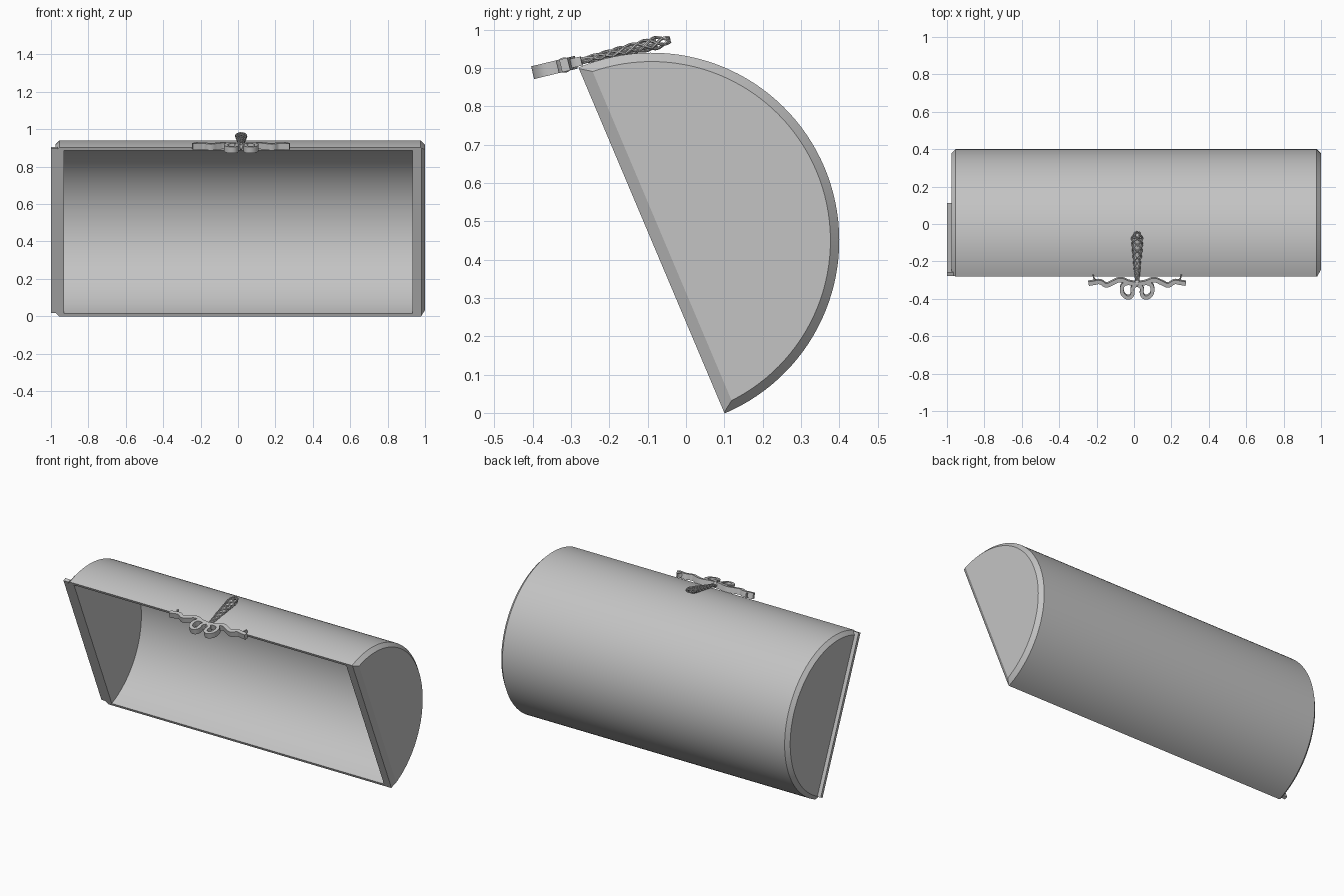
import bpy, bmesh, math
from mathutils import Matrix, Vector

if "Cube" in bpy.data.objects:
    bpy.data.objects.remove(bpy.data.objects["Cube"])

GREY = (0.55, 0.55, 0.55, 1)
grey = bpy.data.materials.new("plain grey")
grey.use_nodes = True
grey.diffuse_color = GREY
grey.node_tree.nodes["Principled BSDF"].inputs["Base Color"].default_value = GREY

# Lid frame: y points into the barrel, z runs up the opening
LID = Matrix.Translation((0, -0.09, 0.45)) @ Matrix.Rotation(math.radians(22.9), 4, 'X')
# Bow frame: ribbon lies in the local xy plane
BOW = Matrix.Translation((0.017, -0.30, 0.912)) @ Matrix.Rotation(math.radians(13.5), 4, 'X')


def finish(obj, frame, smooth=True):
    obj.matrix_world = frame
    bpy.ops.object.select_all(action='DESELECT')
    obj.select_set(True)
    bpy.context.view_layer.objects.active = obj
    if obj.type == 'CURVE':
        bpy.ops.object.convert(target='MESH')
        obj = bpy.context.object
    obj.data.materials.clear()
    obj.data.materials.append(grey)
    if smooth:
        bpy.ops.object.shade_smooth_by_angle(angle=math.radians(32))


def mesh_object(name, bm, frame, smooth=True):
    bmesh.ops.recalc_face_normals(bm, faces=bm.faces)
    mesh = bpy.data.meshes.new(name)
    bm.to_mesh(mesh)
    bm.free()
    obj = bpy.data.objects.new(name, mesh)
    bpy.context.collection.objects.link(obj)
    finish(obj, frame, smooth)


def curve_object(name, paths, frame, extrude=0, bevel=0, thick=0):
    data = bpy.data.curves.new(name, 'CURVE')
    data.dimensions = '2D' if extrude else '3D'
    data.fill_mode = 'NONE' if extrude else 'FULL'
    data.extrude, data.bevel_depth, data.bevel_resolution = extrude, bevel, 1
    data.resolution_u = 6
    data.use_fill_caps = not extrude
    for path in paths:
        spline = data.splines.new('BEZIER')
        spline.bezier_points.add(len(path) - 1)
        for point, co in zip(spline.bezier_points, path):
            point.co = (*co, 0)[:3]
            point.handle_left_type = point.handle_right_type = 'AUTO'
    obj = bpy.data.objects.new(name, data)
    bpy.context.collection.objects.link(obj)
    if thick:
        solid = obj.modifiers.new("thickness", 'SOLIDIFY')
        solid.thickness, solid.offset = thick, 0
    finish(obj, frame)


# Half-barrel shell: closed (x, radius) section swept through half a turn
section = [(1, 0), (1, 0.467), (0.977, 0.49), (-0.955, 0.49), (-0.977, 0.467), (-0.977, 0),
           (-0.93, 0), (-0.93, 0.474), (0.933, 0.474), (0.933, 0)]
STEPS = 64
bm = bmesh.new()
rings = []
for i in range(STEPS + 1):
    t = math.pi * i / STEPS
    rings.append([bm.verts.new((x, r * math.sin(t), -r * math.cos(t))) for x, r in section])
for a, b in zip(rings, rings[1:]):
    for j in range(len(section) - 1):
        if section[j][1] or section[j + 1][1]:
            bm.faces.new((a[j], a[j + 1], b[j + 1], b[j]))
bm.faces.new(rings[0])
bm.faces.new(rings[-1])
bmesh.ops.remove_doubles(bm, verts=bm.verts, dist=0.0001)

# Chamfer along the rim of the end wall
cut = bmesh.ops.bisect_plane(bm, geom=bm.verts[:] + bm.edges[:] + bm.faces[:],
                             plane_co=(0.98, 0, 0), plane_no=Vector((0.03, -0.02, 0)).normalized(),
                             clear_outer=True)
open_edges = [e for e in bm.edges if e.is_boundary]
bmesh.ops.holes_fill(bm, edges=open_edges, sides=0)
mesh_object("barrel_lid", bm, LID)

# Narrow rim strip standing proud of the other end
bm = bmesh.new()
bmesh.ops.create_cube(bm, size=1, matrix=Matrix.Translation((-0.983, 0.011, 0.008))
                      @ Matrix.Diagonal((0.034, 0.02, 0.955, 1)))
mesh_object("end_rim_strip", bm, LID, smooth=False)

# Bow: wavy tails, forked tips and loops on both sides
tail = [(0, -0.02), (0.045, -0.012), (0.09, 0.003), (0.13, -0.012), (0.165, -0.026),
        (0.2, -0.008), (0.23, -0.012), (0.26, -0.017)]
fork = [(0.215, -0.008), (0.23, 0.008), (0.236, 0.028)]
loop = [(0.004, -0.02), (0.035, -0.014), (0.072, -0.022), (0.082, -0.05), (0.07, -0.083),
        (0.04, -0.092), (0.024, -0.07), (0.026, -0.045), (0.004, -0.02)]
for side, sign in (("left", 1), ("right", -1)):
    def flip(path):
        return [(sign * x, y) for x, y in path]
    curve_object(side + "_bow_tail", [flip(tail)], BOW, extrude=0.017, thick=0.022)
    curve_object(side + "_bow_tip", [flip(fork)], BOW, extrude=0.012, thick=0.006)
    curve_object(side + "_bow_loop", [flip(loop)], BOW, extrude=0.017, thick=0.02)

# Knot in the middle of the bow
bm = bmesh.new()
bmesh.ops.create_uvsphere(bm, u_segments=16, v_segments=10, radius=1,
                          matrix=Matrix.Translation((0, -0.018, 0))
                          @ Matrix.Diagonal((0.018, 0.02, 0.02, 1)))
mesh_object("bow_knot", bm, BOW)

# Braided bundle: flattened crossing spirals that widen, then round off
def strand(turn, phase):
    path = []
    for i in range(33):
        f = i / 32
        radius = (0.008 + 0.026 * f) * math.sqrt(max(0.1, 1 - max(0, f - 0.85) * 6))
        a = phase + turn * f * math.tau * 2
        path.append((radius * math.cos(a), -0.01 + 0.275 * f, 0.5 * radius * math.sin(a)))
    return path

strands = [strand(turn, math.tau * k / 4) for turn in (1, -1) for k in range(4)]
curve_object("braided_bundle", strands, BOW, bevel=0.004)

# Core that fills the bundle
bm = bmesh.new()
bmesh.ops.create_cone(bm, cap_ends=True, segments=16, radius1=0.006, radius2=0.025, depth=0.24,
                      matrix=Matrix.Translation((0, 0.11, 0)) @ Matrix.Diagonal((1, 1, 0.45, 1))
                      @ Matrix.Rotation(-math.pi / 2, 4, 'X'))
mesh_object("bundle_core", bm, BOW)
